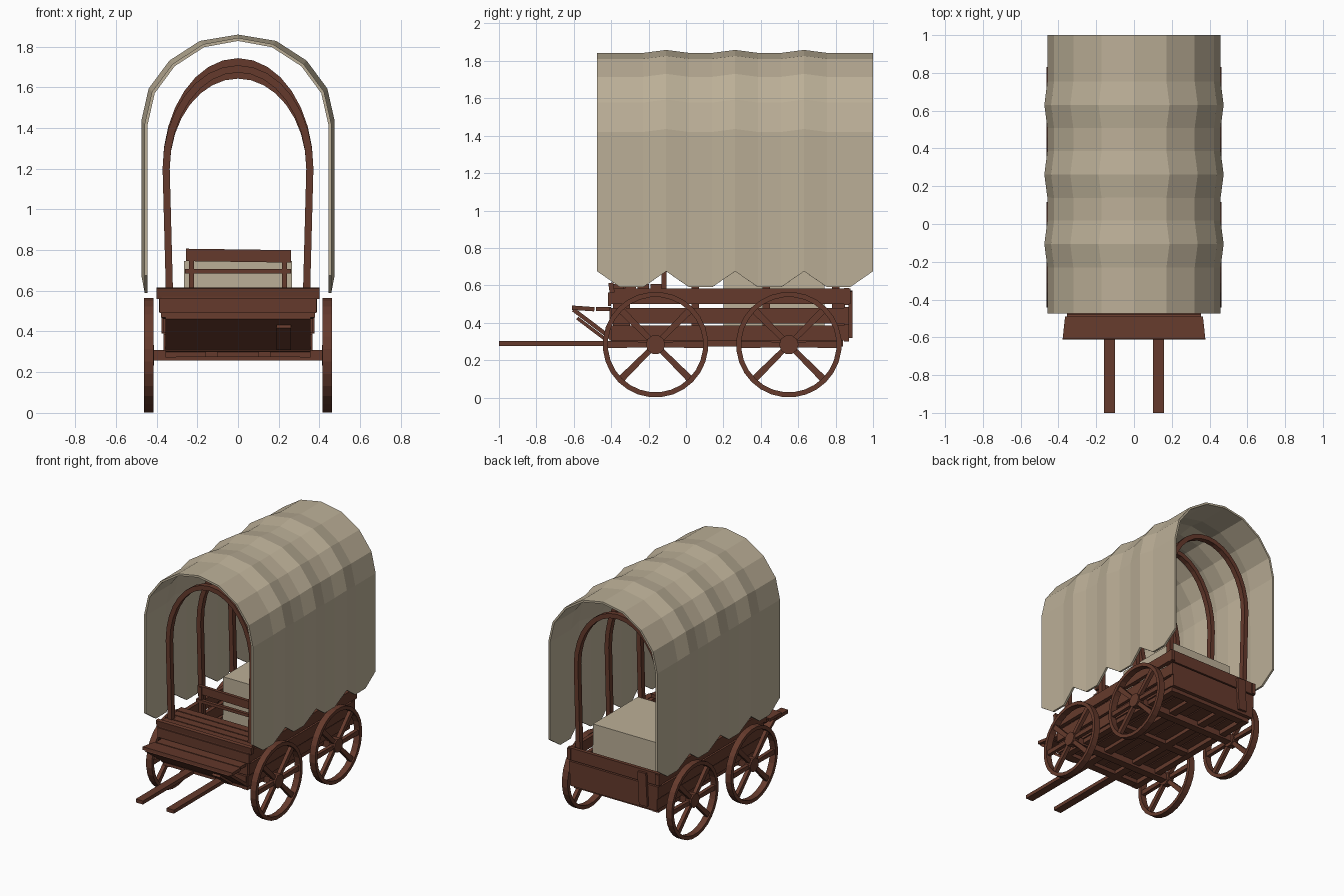
import bpy, bmesh, math
from mathutils import Matrix, Vector

if "Cube" in bpy.data.objects:
    bpy.data.objects.remove(bpy.data.objects["Cube"])


def material(name, rgb):
    m = bpy.data.materials.new(name)
    m.diffuse_color = (*rgb, 1)
    m.use_nodes = True
    m.node_tree.nodes["Principled BSDF"].inputs["Base Color"].default_value = m.diffuse_color
    return m


WOOD = material("brown wood", (0.13, 0.042, 0.025))
CLOTH = material("beige canvas", (0.50, 0.43, 0.31))


def finish(name, bm, mat):
    bmesh.ops.recalc_face_normals(bm, faces=bm.faces)
    me = bpy.data.meshes.new(name)
    bm.to_mesh(me)
    bm.free()
    me.materials.append(mat)
    ob = bpy.data.objects.new(name, me)
    bpy.context.collection.objects.link(ob)
    return ob


def add_box(bm, x, y, z, rot=None):
    """Box from (min, max) ranges, optionally turned about its centre."""
    size = [r[1] - r[0] for r in (x, y, z)]
    mid = Vector([(r[0] + r[1]) / 2 for r in (x, y, z)])
    m = Matrix.Translation(mid) @ (rot or Matrix()) @ Matrix.Diagonal((*size, 1))
    return bmesh.ops.create_cube(bm, size=1, matrix=m)["verts"]


def boxes(name, items, mat=WOOD):
    bm = bmesh.new()
    for it in items:
        add_box(bm, *it)
    return finish(name, bm, mat)


def sheet(name, rows, thick, mat):
    """Grid surface from rows of points, given thickness."""
    bm = bmesh.new()
    vs = [[bm.verts.new(p) for p in r] for r in rows]
    for a, b in zip(vs, vs[1:]):
        for i in range(len(a) - 1):
            bm.faces.new((a[i], a[i + 1], b[i + 1], b[i]))
    ob = finish(name, bm, mat)
    s = ob.modifiers.new("thickness", "SOLIDIFY")
    s.thickness, s.offset, s.use_even_offset = thick, 0, True
    return ob


def rot(axis, deg):
    return Matrix.Rotation(math.radians(deg), 4, axis)


# canvas cover: arch profile swept along y, bulging at every third station
HALF = [(0.457, 1.425), (0.422, 1.58), (0.322, 1.715), (0.175, 1.81)]
rows = []
for i in range(13):
    peak = i % 3 == 0
    g = 0.010 if peak and 0 < i < 12 else -0.006
    y = -0.475 + i * 1.475 / 12
    hem = 0.675 if peak else 0.59
    half = [(0.457 + g, hem)] + [(x + g, z + g) for x, z in HALF]
    prof = half + [(0, 1.841 + g)] + [(-x, z) for x, z in reversed(half)]
    rows.append([(x, y, z) for x, z in prof])
sheet("canvas_cover", rows, 0.015, CLOTH)

# bent wooden hoops
for n, (y, top) in enumerate([(-0.32, 1.69), (0.05, 1.725), (0.43, 1.725), (0.80, 1.66)]):
    pts = [(0.335, 0.33), (0.337, 0.6), (0.345, 0.9)]
    for k in range(17):
        a = math.pi * k / 16
        pts.append((0.353 * math.cos(a), 1.2 + (top - 1.2) * math.sin(a)))
    pts += [(-0.345, 0.9), (-0.337, 0.6), (-0.335, 0.33)]
    sheet(f"hoop_{n + 1}", [[(x, y + d, z) for x, z in pts] for d in (-0.02, 0.02)],
          0.035, WOOD)

# bed side planks, slightly flared toward the top
PLANKS = [(0.305, 0.385, 0.365, 0.86), (0.395, 0.48, 0.375, 0.87), (0.50, 0.582, 0.387, 0.88)]
for s, side in ((1, "right"), (-1, "left")):
    boxes(f"{side}_side_planks",
          [(sorted((s * (x - 0.03), s * x)), (-0.40, y), (z0, z1)) for z0, z1, x, y in PLANKS])

# front wall, tailgate and battens
boxes("front_wall", [((-x + 0.01, x - 0.01), (-0.41, -0.385), (z0, z1)) for z0, z1, x, _ in PLANKS])
boxes("tailgate", [((-x, x), (0.845, 0.872), (z0 - 0.005, z1 + 0.005)) for z0, z1, x, _ in PLANKS])
boxes("tailgate_batten", [((-0.29, -0.22), (0.868, 0.89), (0.32, 0.57), rot("Y", 3))])
boxes("inner_posts", [((s * 0.335 - 0.02, s * 0.335 + 0.02), (y - 0.03, y + 0.03), (0.31, 0.56))
                      for s in (-1, 1) for y in (-0.36, 0.82)])

# floor boards running lengthwise
boxes("floor", [((-0.355 + i * 0.119, -0.245 + i * 0.119), (-0.40, 0.86), (0.305, 0.33))
                for i in range(6)])

# shafts under the floor, cross beams and axles
boxes("shafts", [((s * 0.13 - 0.03, s * 0.13 + 0.03), (-1.0, 0.84), (0.275, 0.302)) for s in (-1, 1)])
boxes("side_runners", [((s * 0.33 - 0.025, s * 0.33 + 0.025), (-0.39, 0.84), (0.272, 0.305))
                       for s in (-1, 1)])
boxes("axles", [((-0.43, 0.43), (y - 0.03, y + 0.03), (0.258, 0.31)) for y in (-0.163, 0.55)])
boxes("cross_beams", [((-0.35, 0.35), (y - 0.03, y + 0.03), (0.275, 0.305)) for y in (-0.36, 0.2, 0.81)])

# footboard: top shelf and sloping board below
bm = bmesh.new()
for v in add_box(bm, (-0.365, 0.365), (-0.61, -0.49), (0.465, 0.488), rot("X", -4)):
    if v.co.y < -0.55:
        v.co.x *= 1.035
add_box(bm, (-0.355, 0.355), (-0.482, -0.40), (0.462, 0.484))
finish("footboard", bm, WOOD)
boxes("sloping_board", [((-0.355, 0.355), (-0.63, -0.36), (0.378, 0.40), rot("X", -37))])
boxes("step_bracket", [((0.19, 0.26), (-0.60, -0.42), (0.362, 0.380), rot("X", -37))])

# seat slats and front rail
boxes("seat", [((-0.375 - 0.012 * (i % 2), 0.375 + 0.012 * (i % 2)),
                (-0.395 + i * 0.068, -0.335 + i * 0.068), (0.582, 0.608)) for i in range(4)])
boxes("seat_front_rail", [((-0.40, 0.40), (-0.412, -0.385), (0.56, 0.614), rot("X", 8)),
                          ((-0.385, 0.385), (-0.418, -0.40), (0.49, 0.562))])

# seat backrest
boxes("seat_back", [((-0.255, 0.26), (-0.125, -0.10), (0.742, 0.803), rot("Y", 0.8)),
                    ((-0.26, 0.26), (-0.135, -0.11), (0.684, 0.706)),
                    ((-0.24, -0.215), (-0.13, -0.105), (0.58, 0.80)),
                    ((0.215, 0.24), (-0.13, -0.105), (0.58, 0.79))])

# cargo crate with a narrower lid end
bm = bmesh.new()
for v in add_box(bm, (-0.27, 0.27), (0.20, 0.74), (0.33, 0.745)):
    if v.co.z > 0.5:
        v.co.x *= 0.98
finish("cargo_crate", bm, CLOTH)


# spoked wheels
def wheel(name, cx, cy, cz=0.283, r=0.282, w=0.024, seg=28):
    bm = bmesh.new()
    rings = []
    for i in range(seg):
        a = math.tau * (i + 0.5) / seg
        rings.append([bm.verts.new((dx, q * math.cos(a), q * math.sin(a)))
                      for dx, q in ((-w, r), (w, r), (w, r - 0.027), (-w, r - 0.027))])
    for i in range(seg):
        a, b = rings[i], rings[(i + 1) % seg]
        for k in range(4):
            bm.faces.new((a[k], a[(k + 1) % 4], b[(k + 1) % 4], b[k]))
    for ang in (0, 45, 135, 180, 225, 315):
        vs = add_box(bm, (-0.014, 0.014), (0.02, r - 0.015), (-0.014, 0.014))
        for v in vs:
            if v.co.y > 0.1:
                v.co.z *= 1.35
        bmesh.ops.rotate(bm, verts=vs, cent=(0, 0, 0), matrix=rot("X", ang))
    bmesh.ops.create_cone(bm, cap_ends=True, segments=10, radius1=0.052, radius2=0.052,
                          depth=0.05, matrix=rot("Y", 90))
    ob = finish(name, bm, WOOD)
    ob.location = (cx, cy, cz)


for s, side in ((1, "right"), (-1, "left")):
    wheel(f"front_{side}_wheel", s * 0.438, -0.163)
    wheel(f"rear_{side}_wheel", s * 0.438, 0.55)
